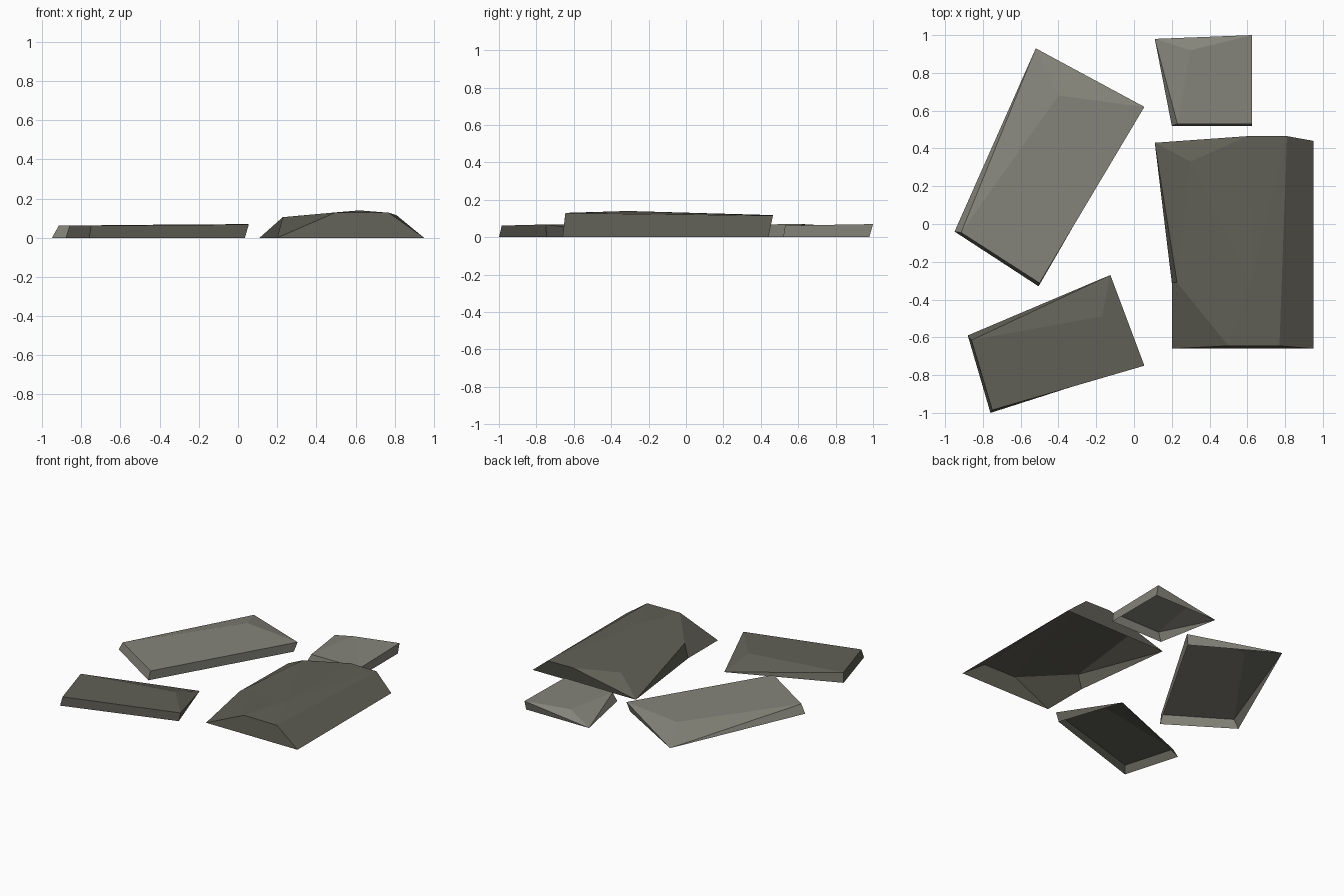
import bpy
import bmesh

cube = bpy.data.objects.get("Cube")
if cube:
    bpy.data.objects.remove(cube, do_unlink=True)


def flat_colour(name, rgb):
    mat = bpy.data.materials.new(name)
    mat.use_nodes = True
    colour = (*rgb, 1.0)
    mat.diffuse_color = colour
    bsdf = mat.node_tree.nodes["Principled BSDF"]
    bsdf.inputs["Base Color"].default_value = colour
    bsdf.inputs["Roughness"].default_value = 0.9
    return mat


light_stone = flat_colour("light stone grey", (0.235, 0.23, 0.195))
dark_stone = flat_colour("dark stone grey", (0.118, 0.115, 0.092))


def stone(name, base, rim, inner, top_faces, mat):
    """Open-bottomed stone. Vertex groups: base (b), rim (r) and inner top (i).
    Base and rim run clockwise; the first base point is a tip on the ground."""
    bm = bmesh.new()
    verts = {}
    for key, points in (("b", base), ("r", rim), ("i", inner)):
        for n, point in enumerate(points):
            xyz = point if len(point) == 3 else (*point, 0)
            verts[f"{key}{n}"] = bm.verts.new(xyz)

    # Skirt below the rim
    tip, last = verts["b0"], len(base) - 1
    extra = len(rim) - last  # a long back edge may carry an extra rim point
    back = [verts[f"r{n}"] for n in range(extra + 1)]
    bm.faces.new([tip, *back, verts["b1"]])
    for n in range(1, last):
        a, b = n + extra - 1, n + extra
        bm.faces.new([verts[f"b{n}"], verts[f"r{a}"], verts[f"r{b}"], verts[f"b{n + 1}"]])
    bm.faces.new([verts[f"b{last}"], verts[f"r{len(rim) - 1}"], tip])

    # Faceted top
    for face in top_faces:
        bm.faces.new([verts[key] for key in face.split()])
    bmesh.ops.recalc_face_normals(bm, faces=bm.faces)
    bm.normal_update()
    if sum(f.normal.z * f.calc_area() for f in bm.faces) < 0:
        bmesh.ops.reverse_faces(bm, faces=bm.faces)

    mesh = bpy.data.meshes.new(name)
    bm.to_mesh(mesh)
    bm.free()
    mesh.materials.append(mat)
    obj = bpy.data.objects.new(name, mesh)
    bpy.context.collection.objects.link(obj)
    return obj


# Three thin slabs share one facet pattern
slab_top = ["b0 i0 r0", "b0 r2 i0", "i0 r2 r1", "i0 r1 r0"]

stone("long_light_slab",
      [(-.52, .93), (.035, .605), (-.505, -.33), (-.95, -.04)],
      [(.055, .62, .07), (-.5, -.312, .064), (-.915, -.045, .062)],
      [(-.4, .68, .067)], slab_top, light_stone)

stone("small_light_slab",
      [(.11, .98), (.625, .98), (.625, .52), (.2, .52)],
      [(.625, 1.0, .07), (.625, .53, .062), (.23, .53, .06)],
      [(.3, .92, .065)], slab_top, light_stone)

stone("small_dark_slab",
      [(-.125, -.27), (.035, -.745), (-.76, -1.0), (-.88, -.59)],
      [(.055, -.75, .068), (-.75, -.985, .062), (-.86, -.615, .062)],
      [(-.17, -.49, .067)], slab_top, dark_stone)

# Large slab with a chipped corner and a raised middle
stone("large_dark_slab",
      [(.11, .43), (.95, .44), (.95, -.66), (.2, -.66), (.2, -.31)],
      [(.6, .465, .118), (.81, .465, .115), (.77, -.645, .128),
       (.5, -.645, .13), (.228, -.31, .105)],
      [(.3, .33, .112), (.62, -.31, .14)],
      ["b0 i0 r0", "b0 r4 i0", "i0 r4 i1", "i0 i1 r0",
       "i1 r4 r3", "i1 r3 r2", "i1 r2 r1", "i1 r1 r0"],
      dark_stone)
